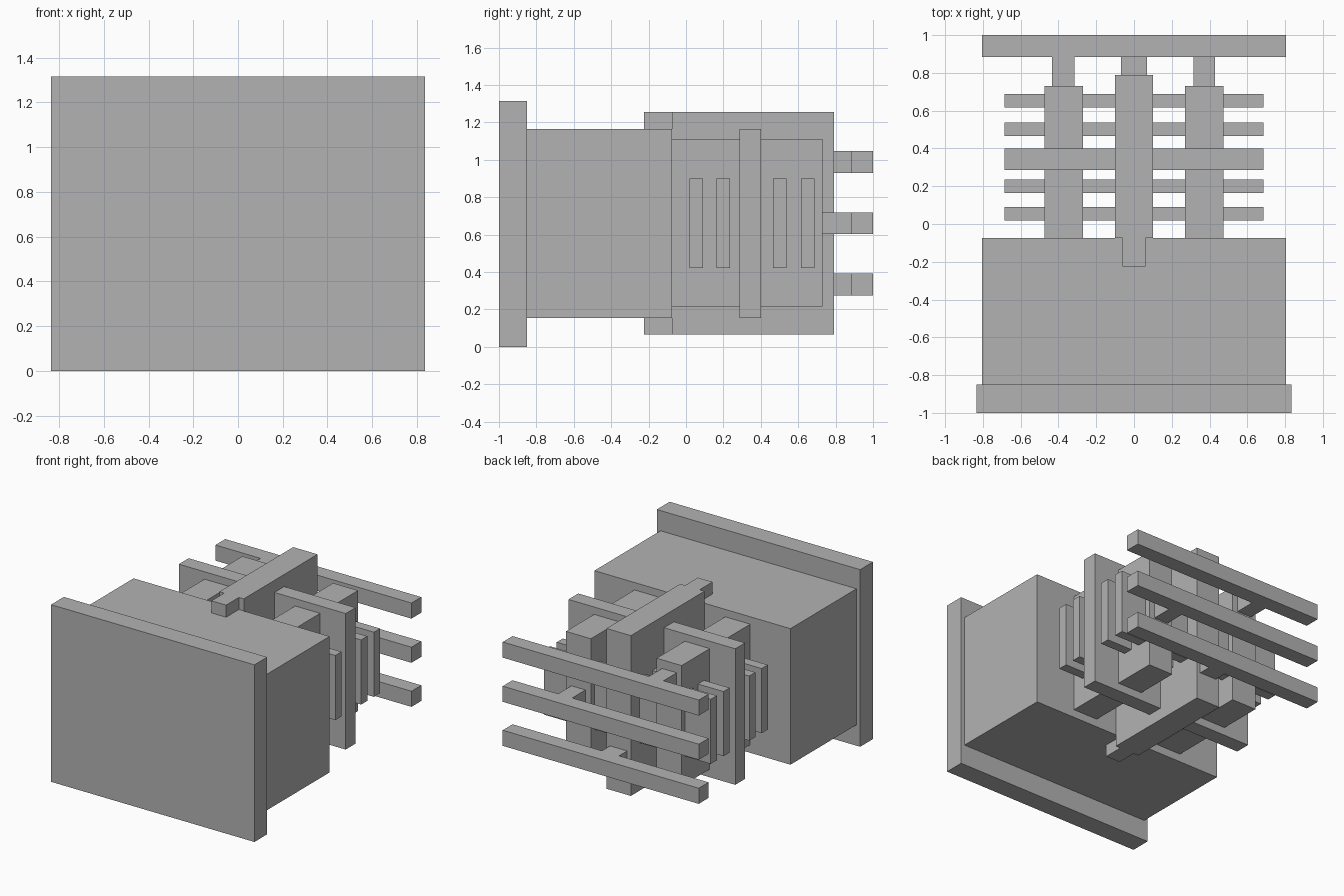
import bpy
import bmesh
from mathutils import Matrix, Vector

default = bpy.data.objects.get("Cube")
if default:
    bpy.data.objects.remove(default, do_unlink=True)

GREY = (0.45, 0.45, 0.45, 1)
grey = bpy.data.materials.new("plain_grey")
grey.use_nodes = True
grey.diffuse_color = GREY
grey.node_tree.nodes["Principled BSDF"].inputs["Base Color"].default_value = GREY


def box(name, x, y, z):
    """Box spanning the given (low, high) range on each axis."""
    low, high = Vector((x[0], y[0], z[0])), Vector((x[1], y[1], z[1]))
    bm = bmesh.new()
    place = Matrix.Translation((low + high) / 2) @ Matrix.Diagonal((*(high - low), 1))
    bmesh.ops.create_cube(bm, size=1, matrix=place)
    mesh = bpy.data.meshes.new(name)
    bm.to_mesh(mesh)
    bm.free()
    mesh.materials.append(grey)
    obj = bpy.data.objects.new(name, mesh)
    bpy.context.collection.objects.link(obj)
    return obj


def wide(half):
    return (-half, half)


# Front plate and housing
HOUSING_BACK = -0.075
box("front_plate", wide(0.835), (-1, -0.85), (0, 1.315))
box("housing", wide(0.805), (-0.85, HOUSING_BACK), (0.155, 1.165))

# Central pole with clips hooked over the housing
box("centre_pole", wide(0.1), (HOUSING_BACK, 0.79), (0.065, 1.255))
box("top_clip", wide(0.06), (-0.225, HOUSING_BACK), (1.165, 1.255))
box("bottom_clip", wide(0.06), (-0.225, HOUSING_BACK), (0.065, 0.155))

# Side poles
for side, x in (("left", (0.27, 0.475)), ("right", (-0.475, -0.27))):
    box(side + "_pole", x, (HOUSING_BACK, 0.73), (0.215, 1.11))

# Cross plates through the poles
box("large_cross_plate", wide(0.685), (0.285, 0.4), (0.155, 1.165))
for i, y in enumerate((0.055, 0.2, 0.502, 0.652)):
    box(f"small_cross_plate_{i + 1}", wide(0.685), (y - 0.036, y + 0.036), (0.42, 0.9))

# Rear rails, each joined to one pole by a short connector
rails = (
    ("bottom", 0.333, wide(0.07), 0.79),
    ("middle", 0.66, (0.315, 0.43), 0.73),
    ("top", 0.988, (-0.435, -0.315), 0.73),
)
for level, z, x, start in rails:
    height = (z - 0.058, z + 0.058)
    box(level + "_rail", wide(0.805), (0.885, 1), height)
    box(level + "_connector", x, (start, 0.885), height)
